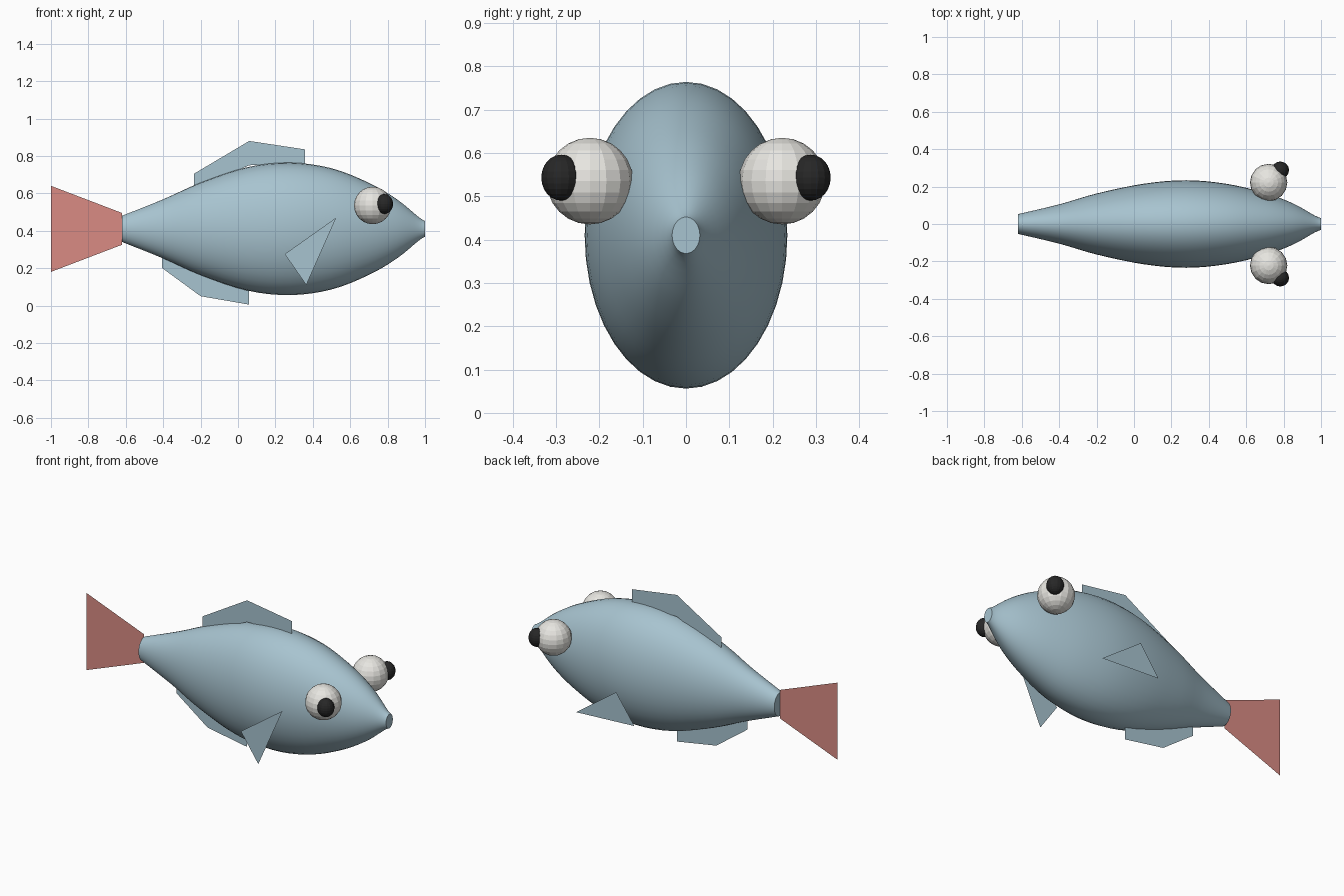
import bpy, bmesh, math

if "Cube" in bpy.data.objects:
    bpy.data.objects.remove(bpy.data.objects["Cube"])


def material(name, color):
    m = bpy.data.materials.new(name)
    m.diffuse_color = (*color, 1)
    m.use_nodes = True
    m.node_tree.nodes["Principled BSDF"].inputs["Base Color"].default_value = m.diffuse_color
    return m


BLUE = material("scale_blue", (0.39, 0.55, 0.63))
RED = material("tail_red", (0.70, 0.26, 0.23))
WHITE = material("eye_white", (0.80, 0.79, 0.75))
BLACK = material("pupil_black", (0.02, 0.02, 0.02))


def finish(name, bm, mat):
    mesh = bpy.data.meshes.new(name)
    bm.to_mesh(mesh)
    bm.free()
    mesh.materials.append(mat)
    ob = bpy.data.objects.new(name, mesh)
    bpy.context.collection.objects.link(ob)
    return ob


def flat_fin(name, outline, y, mat):
    """Thin upright sheet from an x-z outline."""
    bm = bmesh.new()
    face = bm.faces.new([bm.verts.new((x, y, z)) for x, z in outline])
    if len(outline) > 4:
        bmesh.ops.triangulate(bm, faces=[face])
    return finish(name, bm, mat)


def spline(points, steps):
    """Smooth curve through the given body stations."""
    pts = [points[0]] + points + [points[-1]]
    out = []
    for i in range(1, len(pts) - 2):
        for s in range(steps):
            t = s / steps
            out.append([0.5 * (2 * b + (c - a) * t + (2 * a - 5 * b + 4 * c - d) * t * t
                               + (3 * b - a - 3 * c + d) * t ** 3)
                        for a, b, c, d in zip(*pts[i - 1:i + 3])])
    return out + [points[-1]]


# Body: elliptical rings along x (x, half width, half height)
stations = [(-0.62, 0.053, 0.07), (-0.40, 0.105, 0.158), (-0.20, 0.163, 0.247),
            (0.05, 0.215, 0.330), (0.28, 0.234, 0.354), (0.50, 0.214, 0.324),
            (0.70, 0.166, 0.246), (0.85, 0.110, 0.158), (0.965, 0.046, 0.064),
            (1.0, 0.032, 0.042)]
SEG, CENTER = 40, 0.41
bm = bmesh.new()
rings = []
for x, hy, hz in spline(stations, 4):
    rings.append([bm.verts.new((x, hy * math.cos(2 * math.pi * k / SEG),
                                CENTER + hz * math.sin(2 * math.pi * k / SEG)))
                  for k in range(SEG)])
for r0, r1 in zip(rings, rings[1:]):
    for k in range(SEG):
        n = (k + 1) % SEG
        bm.faces.new((r0[k], r0[n], r1[n], r1[k]))
bm.faces.new(rings[0])
bm.faces.new(rings[-1])
bmesh.ops.recalc_face_normals(bm, faces=bm.faces)
body = finish("body", bm, BLUE)
bpy.context.view_layer.objects.active = body
body.select_set(True)
bpy.ops.object.shade_smooth_by_angle(angle=math.radians(35))
body.select_set(False)

# Sheet fins on the centre plane
flat_fin("dorsal_fin", [(-0.235, 0.62), (-0.235, 0.705), (0.06, 0.88), (0.357, 0.835),
                        (0.357, 0.755), (0.06, 0.75)], 0, BLUE)
flat_fin("belly_fin", [(-0.405, 0.27), (-0.405, 0.20), (-0.20, 0.05), (0.06, 0.005),
                       (0.06, 0.09), (-0.20, 0.18)], 0, BLUE)
flat_fin("tail_fin", [(-0.62, 0.495), (-1.0, 0.64), (-1.0, 0.18), (-0.62, 0.325)], 0, RED)

# Side fins, turned differently on each side
flat_fin("side_fin_front", [(0.525, 0.47), (0.25, 0.275), (0.365, 0.11)], -0.33, BLUE)
flat_fin("side_fin_back", [(0.495, 0.19), (0.23, 0.38), (0.11, 0.21)], 0.33, BLUE)


def ball(name, center, radii, mat):
    bm = bmesh.new()
    bmesh.ops.create_uvsphere(bm, u_segments=16, v_segments=12, radius=1)
    bmesh.ops.scale(bm, vec=radii, verts=bm.verts)
    bmesh.ops.translate(bm, vec=center, verts=bm.verts)
    return finish(name, bm, mat)


# Faceted eyes and pupils on both sides
for side, label in ((-1, "front"), (1, "back")):
    ball("eye_" + label, (0.72, side * 0.222, 0.535), (0.1, 0.1, 0.1), WHITE)
    ball("pupil_" + label, (0.782, side * 0.288, 0.543), (0.047, 0.046, 0.053), BLACK)
